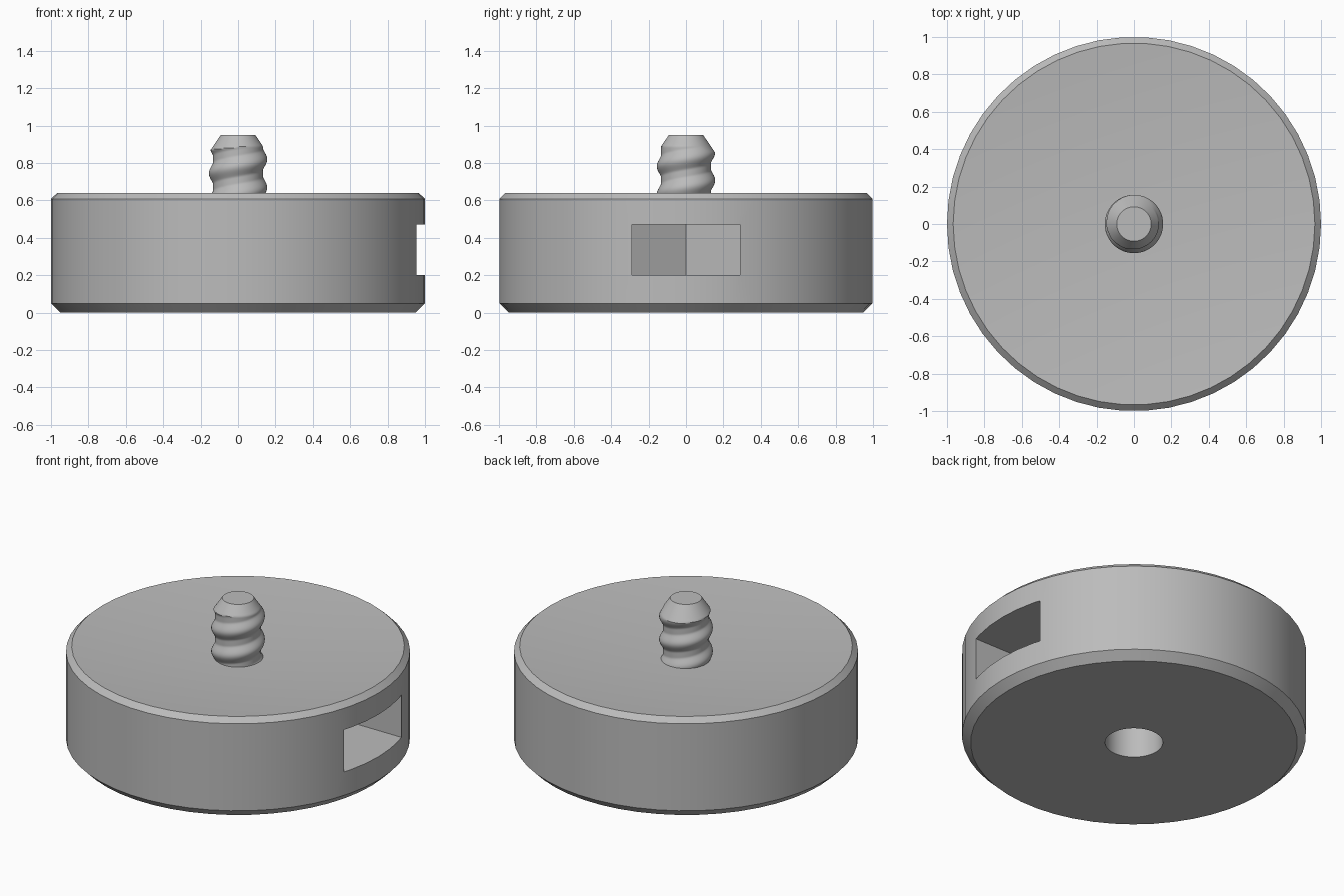
import bpy, bmesh, math

cube = bpy.data.objects.get("Cube")
if cube:
    bpy.data.objects.remove(cube, do_unlink=True)

SIDES = 50
CORE, CREST, PITCH = 0.133, 0.156, 0.15
DISH_Z, TOP_Z = 0.555, 0.95

grey = bpy.data.materials.new("plain grey")
grey.use_nodes = True
colour = (0.5, 0.5, 0.5, 1)
grey.diffuse_color = colour
grey.node_tree.nodes["Principled BSDF"].inputs["Base Color"].default_value = colour


def finish(name, bm):
    bmesh.ops.recalc_face_normals(bm, faces=bm.faces)
    mesh = bpy.data.meshes.new(name)
    bm.to_mesh(mesh)
    bm.free()
    mesh.materials.append(grey)
    obj = bpy.data.objects.new(name, mesh)
    bpy.context.collection.objects.link(obj)
    return obj


def select(obj):
    bpy.ops.object.select_all(action='DESELECT')
    obj.select_set(True)
    bpy.context.view_layer.objects.active = obj


def stack(name, levels, sides, radius, cap_z=None):
    """Skin rings of radius(level, angle); optionally close the top at a centre point."""
    bm = bmesh.new()
    rings = []
    for level in levels:
        ring = []
        for i in range(sides):
            a = math.tau * i / sides
            r, z = radius(level, a)
            ring.append(bm.verts.new((r * math.cos(a), r * math.sin(a), z)))
        rings.append(ring)
    for low, high in zip(rings, rings[1:]):
        for i in range(sides):
            j = (i + 1) % sides
            bm.faces.new((low[i], low[j], high[j], high[i]))
    bm.faces.new(rings[0][::-1])
    if cap_z is None:
        bm.faces.new(rings[-1])
    else:
        centre = bm.verts.new((0, 0, cap_z))
        for i in range(sides):
            bm.faces.new((rings[-1][i], rings[-1][(i + 1) % sides], centre))
    return finish(name, bm)


def prism(name, outline, z0, z1):
    bm = bmesh.new()
    face = bm.faces.new([bm.verts.new((x, y, z0)) for x, y in outline])
    top = bmesh.ops.extrude_face_region(bm, geom=[face])["geom"]
    verts = [v for v in top if isinstance(v, bmesh.types.BMVert)]
    bmesh.ops.translate(bm, verts=verts, vec=(0, 0, z1 - z0))
    return finish(name, bm)


def carve(obj, cutter):
    mod = obj.modifiers.new("cut", 'BOOLEAN')
    mod.operation, mod.solver, mod.object = 'DIFFERENCE', 'EXACT', cutter
    select(obj)
    bpy.ops.object.modifier_apply(modifier=mod.name)
    bpy.data.objects.remove(cutter, do_unlink=True)


# Chamfered round base with a shallow dished top
profile = [(0.95, 0), (1, 0.05), (1, 0.608), (0.967, 0.64)]
base = stack("round_base", profile, SIDES, lambda p, a: p, DISH_Z)

# Hexagonal nut pocket opened out through the left side
flat = 0.29
point = flat / math.cos(math.pi / 6)
pocket = [(1.2, -flat), (1.2, flat), (-point / 2, flat), (-point, 0), (-point / 2, -flat)]
carve(base, prism("nut_pocket_cutter", pocket, 0.2, 0.47))

# Bolt hole from the underside up into the pocket
circle = [(0.168 * math.cos(math.tau * i / SIDES), 0.168 * math.sin(math.tau * i / SIDES))
          for i in range(SIDES)]
carve(base, prism("bolt_hole_cutter", circle, -0.1, 0.3))


# Right-handed rounded thread with a tapered tip
def thread(z, a):
    wave = math.cos(math.tau * (z - 0.82) / PITCH - a)
    r = CORE + (CREST - CORE) * max(0, 0.4 + 0.6 * wave)
    return min(r, 0.092 + (TOP_Z - z) * 0.68), z


steps = 66
start = DISH_Z - 0.02
screw = stack("threaded_stud", [start + (TOP_Z - start) * i / steps for i in range(steps + 1)],
              SIDES, thread)

for obj in (base, screw):
    select(obj)
    bpy.ops.object.shade_smooth_by_angle(angle=math.radians(28))
